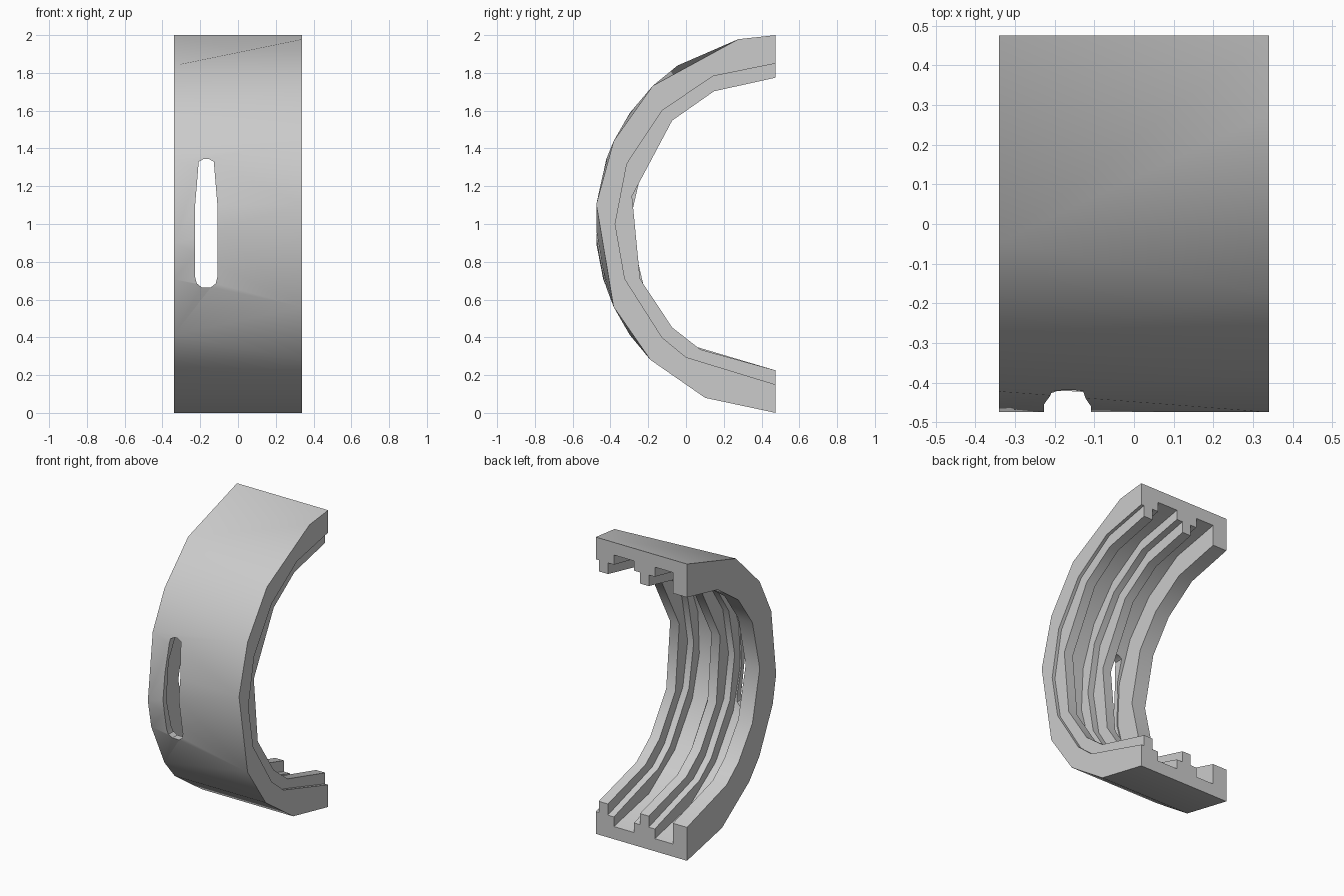
import bpy, bmesh
from math import sin, cos, radians

if "Cube" in bpy.data.objects:
    bpy.data.objects.remove(bpy.data.objects["Cube"])

Y0, Z0 = 0.475, 1.0      # arc centre

# Facet angles (degrees) used along the different edges of the half ring
OUT_R = [-90, -67, -46, -26, 6, 26, 47, 78, 90]
OUT_L = [-90, -67, -46, -36, -17, -6, 20, 36, 57, 90]
RIM = [-90, -56, -45, -20, 0, 22, 45, 67, 90]
TOOTH = [-90, -59, -45, -22, 11, 45, 65, 90]
WALL = [-90, -57, -45, -26, 0, 26, 45, 65, 90]
FLOOR = [-90, -66, -45, -24, -6, 12, 30, 48, 68, 90]

# Cross-section, going round: (x, y radius, z radius, facet angles)
PROFILE = [
    (0.34, 0.955, 1.0, OUT_R), (-0.34, 0.955, 1.0, OUT_L),
    (-0.34, 0.775, 0.775, WALL), (-0.235, 0.775, 0.775, WALL),
    (-0.235, 0.915, 0.915, FLOOR), (-0.10, 0.915, 0.915, FLOOR),
    (-0.10, 0.85, 0.85, RIM), (-0.055, 0.85, 0.85, RIM),
    (-0.055, 0.775, 0.775, TOOTH), (0.01, 0.775, 0.775, TOOTH),
    (0.01, 0.85, 0.85, RIM), (0.055, 0.85, 0.85, RIM),
    (0.055, 0.915, 0.915, FLOOR), (0.205, 0.915, 0.915, FLOOR),
    (0.205, 0.85, 0.85, RIM), (0.25, 0.85, 0.85, RIM),
    (0.25, 0.775, 0.775, TOOTH), (0.318, 0.775, 0.775, TOOTH),
    (0.318, 0.85, 0.85, RIM), (0.34, 0.85, 0.85, RIM),
]


def finish(bm, name):
    bmesh.ops.recalc_face_normals(bm, faces=bm.faces)
    me = bpy.data.meshes.new(name)
    bm.to_mesh(me)
    bm.free()
    ob = bpy.data.objects.new(name, me)
    bpy.context.collection.objects.link(ob)
    return ob


def zip_rails(bm, va, aa, vb, ab):
    """Join two rails that may have different facet angles."""
    i = j = 0
    while i < len(va) - 1 or j < len(vb) - 1:
        na = aa[i + 1] if i < len(va) - 1 else 999
        nb = ab[j + 1] if j < len(vb) - 1 else 999
        if na == nb:
            if aa is ab:
                bm.faces.new((va[i], va[i + 1], vb[j + 1], vb[j]))
            else:
                bm.faces.new((va[i], va[i + 1], vb[j]))
                bm.faces.new((va[i + 1], vb[j + 1], vb[j]))
            i, j = i + 1, j + 1
        elif na < nb:
            bm.faces.new((va[i], va[i + 1], vb[j]))
            i += 1
        else:
            bm.faces.new((va[i], vb[j + 1], vb[j]))
            j += 1


# Half ring with stepped grooves on the inside
bm = bmesh.new()
rails = [[bm.verts.new((x, Y0 - ry * cos(radians(a)), Z0 + rz * sin(radians(a))))
          for a in angs] for x, ry, rz, angs in PROFILE]
for k in range(len(rails)):
    n = (k + 1) % len(rails)
    zip_rails(bm, rails[k], PROFILE[k][3], rails[n], PROFILE[n][3])
for end in (0, -1):
    bm.faces.new([r[end] for r in rails])
ring = finish(bm, "grooved_half_ring")

# Slot through the floor of the left groove
right = [(0.025, 0.665), (0.05, 0.685), (0.059, 0.72), (0.059, 1.1),
         (0.04, 1.33), (0.012, 1.345)]
outline = right + [(-x, z) for x, z in reversed(right)]
bm = bmesh.new()
loops = [[bm.verts.new((-0.168 + x, y, z)) for x, z in outline] for y in (-0.6, -0.3)]
for loop in loops:
    bm.faces.new(loop)
for i in range(len(outline)):
    n = (i + 1) % len(outline)
    bm.faces.new((loops[0][i], loops[0][n], loops[1][n], loops[1][i]))
cutter = finish(bm, "slot_cutter")
cutter.hide_render = True

mod = ring.modifiers.new("slot", 'BOOLEAN')
mod.operation = 'DIFFERENCE'
mod.solver = 'EXACT'
mod.object = cutter
bpy.context.view_layer.objects.active = ring
ring.select_set(True)
cutter.select_set(False)
bpy.ops.object.modifier_apply(modifier=mod.name)
bpy.data.objects.remove(cutter)

# Smooth along the arc, crisp at the corners
bpy.ops.object.shade_smooth_by_angle(angle=radians(35))
